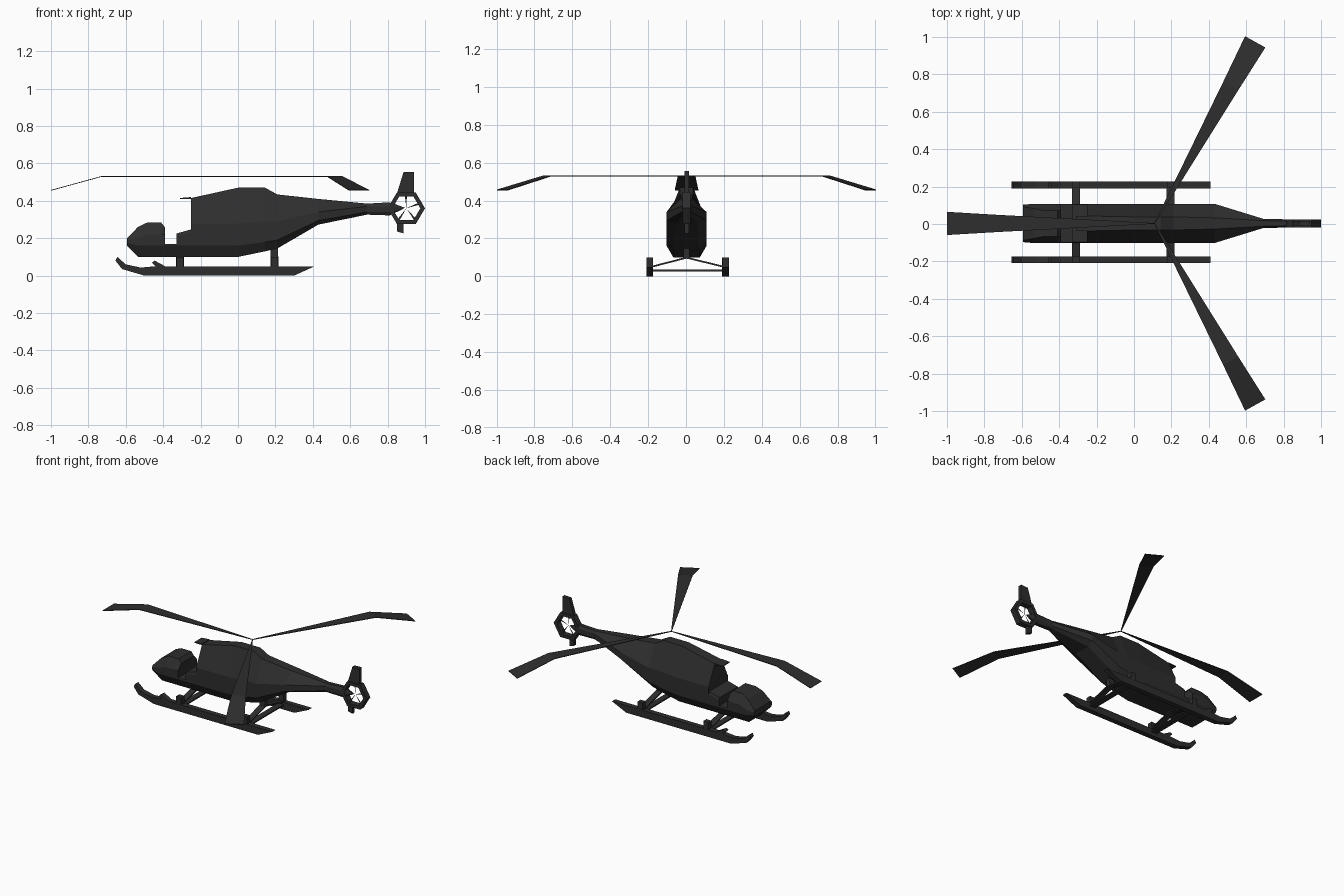
import bpy, bmesh
from math import cos, sin, pi, radians
from mathutils import Vector, Matrix

if "Cube" in bpy.data.objects:
    bpy.data.objects.remove(bpy.data.objects["Cube"])

Y0 = 0.003
dark = bpy.data.materials.new("dark_paint")
dark.diffuse_color = (0.027, 0.027, 0.027, 1)
dark.use_nodes = True
dark.node_tree.nodes["Principled BSDF"].inputs["Base Color"].default_value = dark.diffuse_color


def finish(name, bm):
    bmesh.ops.recalc_face_normals(bm, faces=bm.faces[:])
    me = bpy.data.meshes.new(name)
    bm.to_mesh(me)
    bm.free()
    me.materials.append(dark)
    ob = bpy.data.objects.new(name, me)
    bpy.context.collection.objects.link(ob)
    return ob


def loft(name, stations):
    """Octagonal sections: x, z bottom/low/high/top, half widths bottom/side/top."""
    bm = bmesh.new()
    rings = []
    for x, z0, z1, z2, z3, wb, w, wt in stations:
        half = [(wb, z0), (w, z1), (w, z2), (wt, z3)]
        pts = half + [(-a, z) for a, z in reversed(half)]
        rings.append([bm.verts.new((x, Y0 + y, z)) for y, z in pts])
    for a, b in zip(rings, rings[1:]):
        for i in range(8):
            j = (i + 1) % 8
            bm.faces.new((a[i], a[j], b[j], b[i]))
    bm.faces.new(rings[0])
    bm.faces.new(rings[-1])
    return finish(name, bm)


def extrude(name, profile, y, half):
    """XZ profile extruded along y."""
    bm = bmesh.new()
    f = bm.faces.new([bm.verts.new((x, y - half, z)) for x, z in profile])
    r = bmesh.ops.extrude_face_region(bm, geom=[f])
    vs = [v for v in r["geom"] if isinstance(v, bmesh.types.BMVert)]
    bmesh.ops.translate(bm, verts=vs, vec=(0, 2 * half, 0))
    return finish(name, bm)


def bar(name, a, b, wx, thick):
    """Flat bar lying in a y-z plane, wx wide along x."""
    a, b = Vector(a), Vector(b)
    d = (b - a).normalized()
    n = d.cross(Vector((1, 0, 0))) * thick / 2
    ex = Vector((wx / 2, 0, 0))
    bm = bmesh.new()
    ra, rb = [[bm.verts.new(p + q) for q in (ex + n, ex - n, -ex - n, -ex + n)]
              for p in (a, b)]
    for i in range(4):
        j = (i + 1) % 4
        bm.faces.new((ra[i], ra[j], rb[j], rb[i]))
    bm.faces.new(ra)
    bm.faces.new(rb)
    return finish(name, bm)


# Cabin and tail boom
loft("fuselage", [
    (-0.25, .10, .16, .28, .415, .07, .105, .04),
    (0.00, .10, .16, .28, .47, .07, .105, .035),
    (0.145, .13, .18, .29, .47, .07, .105, .035),
    (0.21, .145, .19, .29, .434, .065, .105, .035),
    (0.43, .273, .295, .34, .41, .06, .105, .03),
    (0.69, .326, .34, .37, .385, .015, .025, .015),
    (0.81, .322, .34, .37, .392, .012, .022, .012),
    (0.885, .357, .358, .362, .363, .002, .003, .002)])
# Rounded nose, open cockpit floor, seat block and roof lip
loft("nose", [
    (-0.593, .16, .175, .19, .20, .09, .10, .09),
    (-0.535, .10, .16, .20, .26, .07, .105, .08),
    (-0.487, .10, .16, .22, .283, .07, .105, .07),
    (-0.41, .10, .16, .22, .283, .07, .105, .07),
    (-0.39, .10, .16, .22, .257, .07, .105, .07)])
loft("cockpit_floor", [
    (x, .10, .16, .165, .17, .07, .105, .103) for x in (-.39, -.33)])
loft("cockpit_rear", [
    (-.33, .10, .16, .21, .225, .07, .105, .10),
    (-.25, .10, .16, .23, .247, .07, .105, .10)])
extrude("roof_lip", [(-.31, .41), (-.25, .41), (-.25, .42), (-.31, .415)], Y0, .04)

# Shrouded tail rotor: hexagonal ring, fins and fan
cx, cz = 0.9, 0.36
bm = bmesh.new()
rings = []
for i in range(6):
    c, s = cos(i * pi / 3), sin(i * pi / 3)
    rings.append([bm.verts.new((cx + r * c, Y0 + y, cz + r * s * .98))
                  for r, y in ((.1, -.021), (.1, .021), (.075, .021), (.075, -.021))])
for i in range(6):
    a, b = rings[i], rings[(i + 1) % 6]
    for k in range(4):
        m = (k + 1) % 4
        bm.faces.new((a[k], a[m], b[m], b[k]))
finish("tail_ring", bm)
extrude("upper_fin", [(.85, .44), (.94, .44), (.94, .555), (.885, .553)], Y0, .012)
extrude("lower_fin", [(.85, .28), (.885, .28), (.885, .226), (.85, .236)], Y0, .012)
bm = bmesh.new()
for i in range(5):
    t = radians(20 + 72 * i)
    p = [(cx, cz)] + [(cx + .072 * cos(t + d), cz + .072 * sin(t + d)) for d in (-.08, .08)]
    bm.faces.new([bm.verts.new((x, Y0, z)) for x, z in p])
finish("tail_fan", bm)

# Three drooping rotor blades
for k, ang in enumerate((180, 61, -61)):
    bm = bmesh.new()
    low, top = [], []
    for r, w, z in ((0, .002, .53), (.84, .046, .53), (1.11, .062, .456)):
        for s in (-1, 1):
            low.append(bm.verts.new((r, s * w, z - .002)))
            top.append(bm.verts.new((r, s * w, z + .002)))
    for i in (0, 2):
        for g in (low, top):
            bm.faces.new((g[i], g[i + 1], g[i + 3], g[i + 2]))
        for j in (i, i + 1):
            bm.faces.new((low[j], low[j + 2], top[j + 2], top[j]))
    for i in (0, 4):
        bm.faces.new((low[i], low[i + 1], top[i + 1], top[i]))
    bm.transform(Matrix.Translation((.11, Y0, 0)) @ Matrix.Rotation(radians(ang), 4, 'Z'))
    finish(f"rotor_blade_{k + 1}", bm)

# Landing skids with posts and cross struts
skid = [(-.50, 0), (.30, 0), (.41, .05), (-.39, .05), (-.445, .08), (-.46, .07),
        (-.44, .05), (-.52, .043), (-.60, .06), (-.645, .10), (-.655, .08), (-.62, .035)]
YS = 0.009
for side, s in (("left", 1), ("right", -1)):
    y = YS + s * .2
    extrude(f"skid_{side}", skid, y, .018)
    for end, x in (("front", -.31), ("rear", .195)):
        bar(f"{end}_post_{side}", (x, y, .03), (x, y, .10), .038, .034)
        bar(f"{end}_strut_{side}", (x, y, .048), (x, Y0, .098), .042, .009)
for end, x in (("front", -.31), ("rear", .195)):
    bar(f"{end}_crossbar", (x, YS - .2, .03), (x, YS + .2, .03), .042, .009)
    bar(f"{end}_mount", (x, Y0, .093), (x, Y0, .15), .04, .03)
